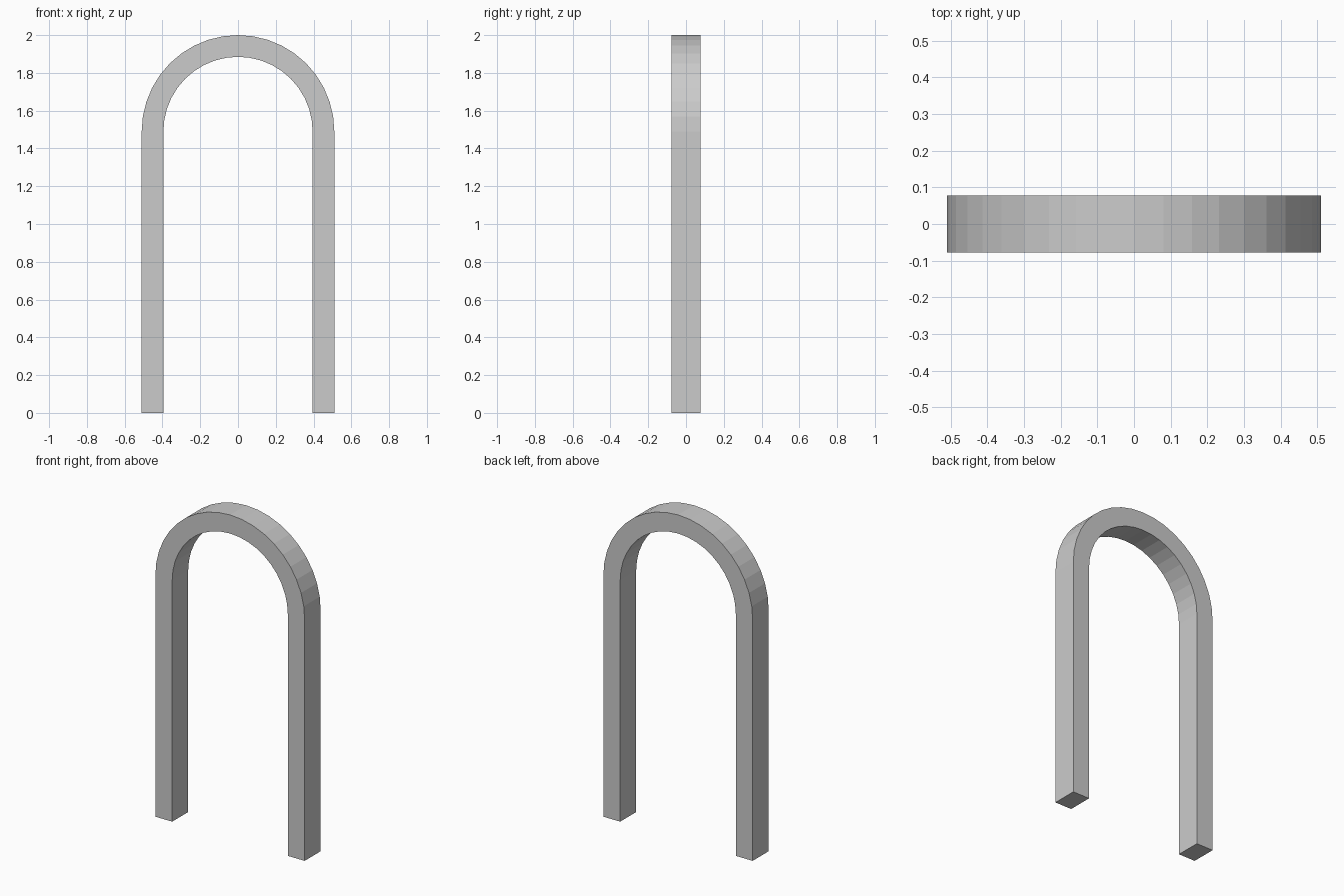
import bpy, bmesh
from math import sin, cos, pi

if "Cube" in bpy.data.objects:
    bpy.data.objects.remove(bpy.data.objects["Cube"])

R_OUT, R_IN = 0.51, 0.395   # concentric arch radii
SPRING = 1.49               # height where the legs meet the arch
HALF_DEPTH = 0.078
SEGMENTS = 20


def outline(r):
    """Leg foot, half circle, other leg foot, as (x, z) points."""
    arc = [(r * cos(pi * i / SEGMENTS), SPRING + r * sin(pi * i / SEGMENTS))
           for i in range(SEGMENTS + 1)]
    return [(r, 0)] + arc + [(-r, 0)]


# Arch band: rectangular cross-section swept along the legs and half circle
bm = bmesh.new()
rings = []
for (xo, zo), (xi, zi) in zip(outline(R_OUT), outline(R_IN)):
    rings.append([bm.verts.new(p) for p in (
        (xo, -HALF_DEPTH, zo), (xo, HALF_DEPTH, zo),
        (xi, HALF_DEPTH, zi), (xi, -HALF_DEPTH, zi))])

for a, b in zip(rings, rings[1:]):
    for k in range(4):
        n = (k + 1) % 4
        bm.faces.new((a[k], a[n], b[n], b[k]))

# Feet
bm.faces.new(rings[0])
bm.faces.new(rings[-1])
bmesh.ops.recalc_face_normals(bm, faces=bm.faces)

mesh = bpy.data.meshes.new("arch")
bm.to_mesh(mesh)
bm.free()
bpy.context.collection.objects.link(bpy.data.objects.new("arch", mesh))
